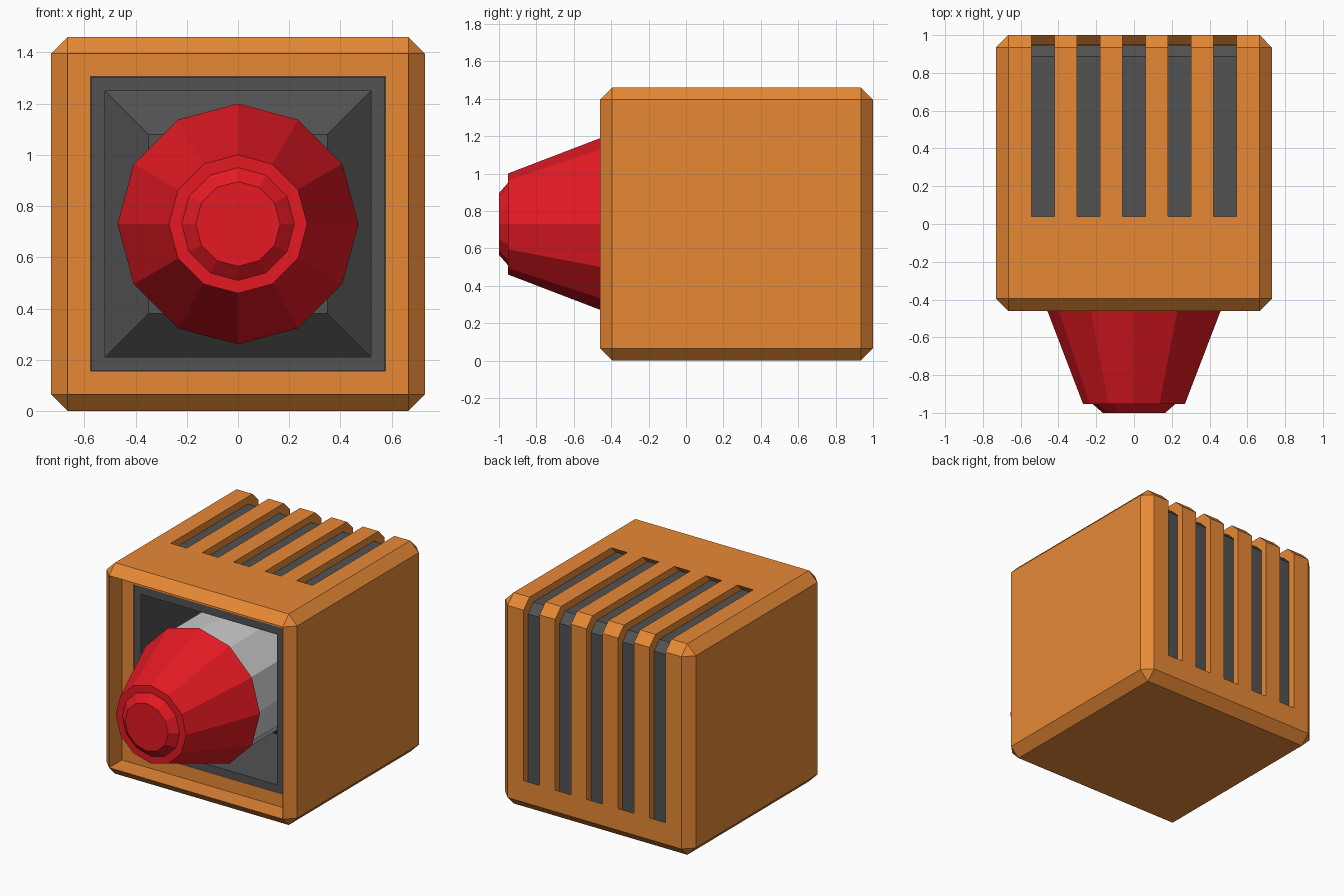
import bpy, bmesh, math
from mathutils import Matrix, Vector

if "Cube" in bpy.data.objects:
    bpy.data.objects.remove(bpy.data.objects["Cube"])


def material(name, rgb):
    m = bpy.data.materials.new(name)
    m.diffuse_color = (*rgb, 1)
    m.use_nodes = True
    m.node_tree.nodes["Principled BSDF"].inputs["Base Color"].default_value = m.diffuse_color
    return m


orange = material("orange", (0.80, 0.25, 0.036))
dark = material("dark", (0.085, 0.085, 0.085))
red = material("red", (0.78, 0.01, 0.017))


def finish(name, bm, mat=None):
    bmesh.ops.recalc_face_normals(bm, faces=bm.faces)
    mesh = bpy.data.meshes.new(name)
    bm.to_mesh(mesh)
    bm.free()
    ob = bpy.data.objects.new(name, mesh)
    bpy.context.collection.objects.link(ob)
    if mat:
        mesh.materials.append(mat)
    return ob


def box(name, lo, hi, mat=None, chamfer=0):
    bm = bmesh.new()
    lo, hi = Vector(lo), Vector(hi)
    bmesh.ops.create_cube(bm, size=1, matrix=Matrix.Translation((lo + hi) / 2)
                          @ Matrix.Diagonal((*(hi - lo), 1)))
    if chamfer:
        bmesh.ops.bevel(bm, geom=bm.edges[:], offset=chamfer, segments=1,
                        affect='EDGES', profile=0.5)
    return finish(name, bm, mat)


def skin(name, loops, mat=None):
    """Joins equal loops of points with side faces and caps both ends."""
    bm = bmesh.new()
    loops = [[bm.verts.new(p) for p in loop] for loop in loops]
    n = len(loops[0])
    for a, b in zip(loops, loops[1:]):
        for i in range(n):
            j = (i + 1) % n
            bm.faces.new((a[i], a[j], b[j], b[i]))
    bm.faces.new(loops[0])
    bm.faces.new(loops[-1])
    return finish(name, bm, mat)


def loft(name, rings, sides, mat=None, turn=0):
    """Rings of (y, radius) around the front-back axis."""
    angles = [turn + 2 * math.pi * i / sides for i in range(sides)]
    return skin(name, [[(r * math.cos(a), y, 0.73 + r * math.sin(a)) for a in angles]
                       for y, r in rings], mat)


def cut(ob, cutter):
    mod = ob.modifiers.new("cut", 'BOOLEAN')
    mod.operation = 'DIFFERENCE'
    mod.solver = 'EXACT'
    mod.object = cutter
    bpy.context.view_layer.objects.active = ob
    bpy.ops.object.modifier_apply(modifier=mod.name)
    bpy.data.objects.remove(cutter)


# Chamfered housing: hollow, with a recessed front ledge around the opening
housing = box("housing", (-0.73, -0.46, 0), (0.73, 1.0, 1.46), orange, 0.065)
cut(housing, box("hollow", (-0.68, -0.27, 0.05), (0.68, 0.95, 1.41), None, 0.06))
cut(housing, box("recess", (-0.664, -0.6, 0.066), (0.664, -0.32, 1.394)))
cut(housing, box("opening", (-0.575, -0.6, 0.157), (0.575, -0.2, 1.305)))

# Vent slots running over the top and down the back, with undercut ends
slot = [(-0.06, 1.36), (0.14, 1.56), (1.1, 1.56), (1.1, 0.315), (0.9, 0.115), (-0.06, 0.115)]
for i in range(5):
    x = (i - 2) * 0.241
    cut(housing, skin("slot", [[(x + d, y, z) for y, z in slot] for d in (-0.061, 0.061)]))

# Dark liner seen through the slots, with a square cavity
liner = box("liner", (-0.678, -0.268, 0.052), (0.678, 0.948, 1.408), dark, 0.06)
cut(liner, box("cavity", (-0.52, -0.5, 0.21), (0.52, 0.3, 1.25)))

# Dark frame set into the opening, flush with the ledge
frame = box("frame", (-0.574, -0.318, 0.158), (0.574, -0.265, 1.304), dark)
cut(frame, box("frame_hole", (-0.52, -0.5, 0.21), (0.52, 0.3, 1.25)))

# Raised square mount on the cavity's back wall
s = math.sqrt(2)
loft("mount", [(0.3, 0.52 * s), (0.15, 0.35 * s)], 4, dark, math.pi / 4)

# Grey barrel behind the red nose
loft("barrel", [(0.2, 0.445), (-0.43, 0.445)], 12)

# Red tapered nose with a stepped tip
loft("nose", [(-0.43, 0.47), (-0.952, 0.27), (-0.952, 0.22), (-1.0, 0.165)], 12, red)
